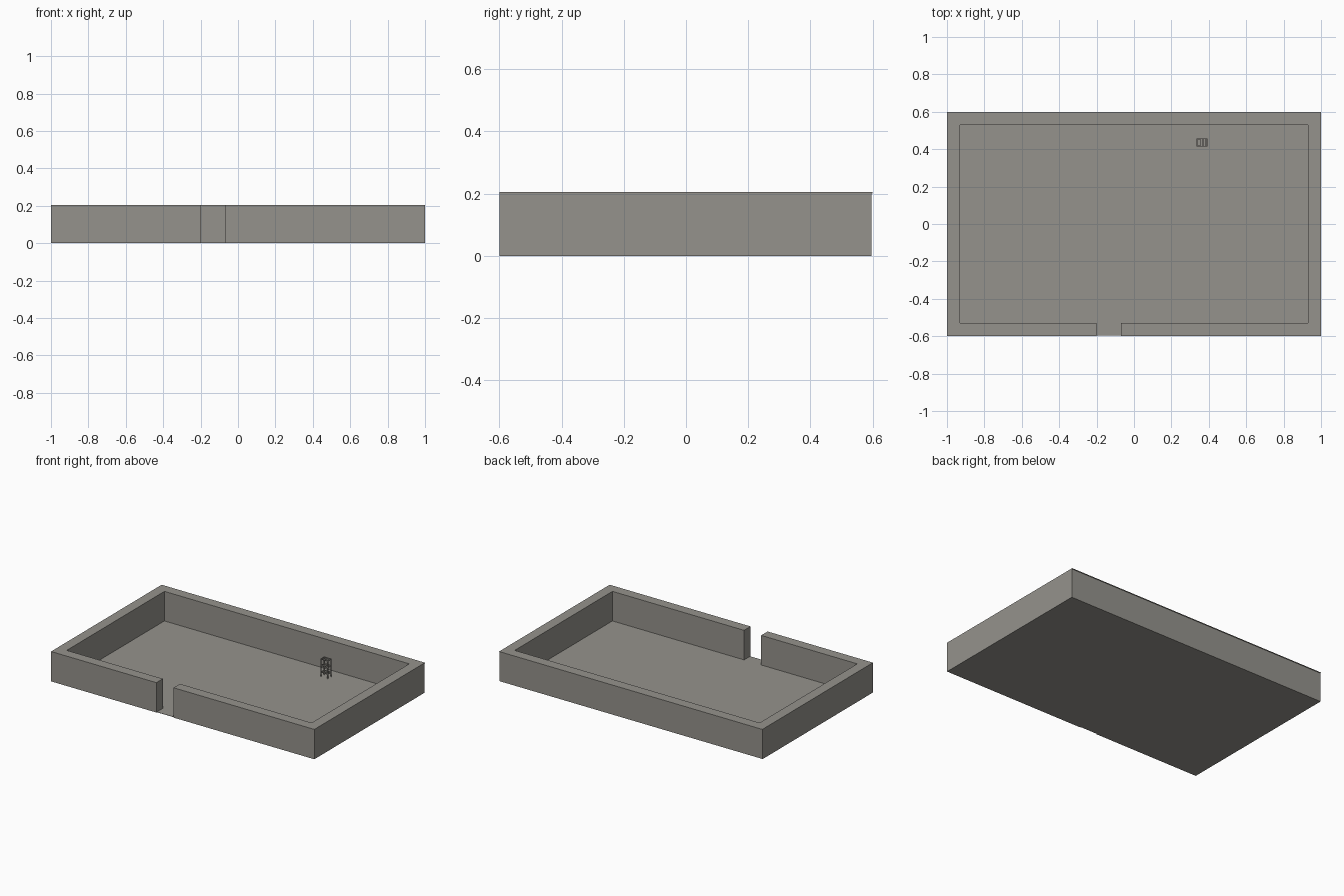
import bpy

if "Cube" in bpy.data.objects:
    bpy.data.objects.remove(bpy.data.objects["Cube"])

W, D, H, T = 1.0, 0.6, 0.205, 0.07      # half width, half depth, height, wall thickness
CAP = 0.004                             # thin lip on top of the walls


def material(name, colour):
    m = bpy.data.materials.new(name)
    m.diffuse_color = (*colour, 1)
    m.use_nodes = True
    m.node_tree.nodes["Principled BSDF"].inputs["Base Color"].default_value = m.diffuse_color
    return m


stone = material("warm grey", (0.30, 0.29, 0.265))


def prism(name, outline, z0, z1):
    n = len(outline)
    verts = [(x, y, z) for z in (z0, z1) for x, y in outline]
    faces = [list(range(n))[::-1], list(range(n, 2 * n))]
    faces += [(i, (i + 1) % n, n + (i + 1) % n, n + i) for i in range(n)]
    mesh = bpy.data.meshes.new(name)
    mesh.from_pydata(verts, [], faces)
    mesh.materials.append(stone)
    ob = bpy.data.objects.new(name, mesh)
    bpy.context.collection.objects.link(ob)
    return ob


def box(name, x0, x1, y0, y1, z0, z1):
    return prism(name, [(x0, y0), (x1, y0), (x1, y1), (x0, y1)], z0, z1)


def wall_outline(back):
    # one continuous wall with a doorway in the front side
    g0, g1, ix, iy = -0.20, -0.07, W - T, D - T
    return [(g1, -D), (W, -D), (W, back), (-W, back), (-W, -D), (g0, -D),
            (g0, -iy), (-ix, -iy), (-ix, iy), (ix, iy), (ix, -iy), (g1, -iy)]


# floor and perimeter wall
box("floor", -W + 0.002, W - 0.002, -0.595, 0.594, 0, 0.002)
prism("perimeter_wall", wall_outline(0.596), 0, H - CAP)
prism("wall_cap", wall_outline(D), H - CAP, H)

# small open rack standing near the back wall
X0, X1, Y0, Y1, RACK_H, P = 0.335, 0.392, 0.415, 0.456, 0.125, 0.005
for i, x in enumerate((X0, X1 - P)):
    for j, y in enumerate((Y0, Y1 - P)):
        box(f"rack_post_{i}{j}", x, x + P, y, y + P, 0.002, RACK_H)
for k, z in enumerate((0.03, 0.075, RACK_H - 0.005)):
    for j, y in enumerate((Y0, Y1 - P)):
        box(f"rack_long_rail_{k}{j}", X0, X1, y, y + P, z, z + 0.005)
    for i, x in enumerate((X0, X1 - P)):
        box(f"rack_short_rail_{k}{i}", x, x + P, Y0, Y1, z, z + 0.005)
    # narrow slats forming each shelf
    for s in range(2):
        x = X0 + 0.021 + s * 0.016
        box(f"rack_slat_{k}{s}", x, x + 0.010, Y0, Y1, z, z + 0.004)
